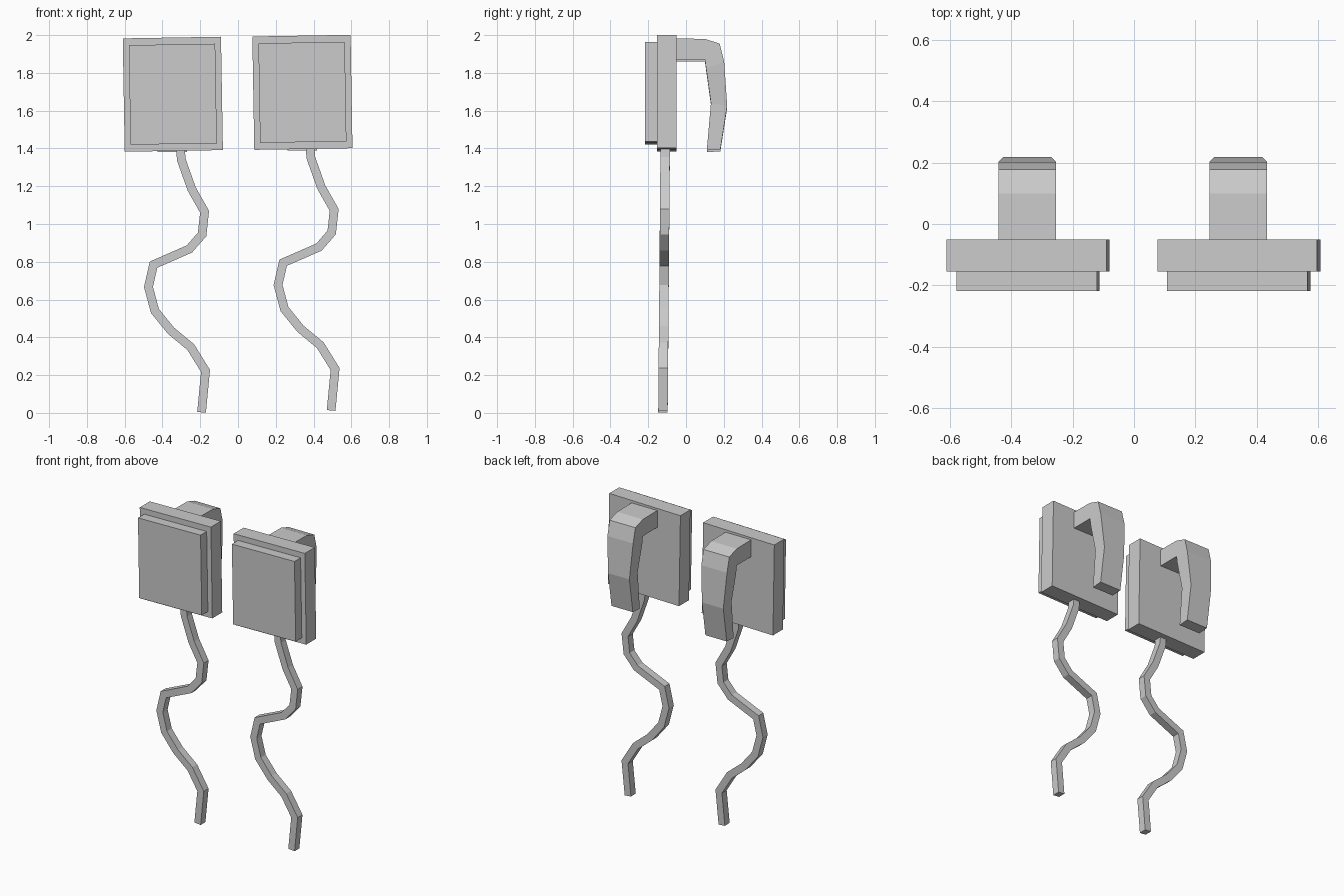
import bpy, bmesh
from mathutils import Vector, Matrix

if "Cube" in bpy.data.objects:
    bpy.data.objects.remove(bpy.data.objects["Cube"])

TILT = -0.017


def finish(name, bm, pivot=None):
    bmesh.ops.recalc_face_normals(bm, faces=bm.faces[:])
    if pivot:
        bmesh.ops.rotate(bm, verts=bm.verts[:], cent=pivot,
                         matrix=Matrix.Rotation(TILT, 3, 'Y'))
    me = bpy.data.meshes.new(name)
    bm.to_mesh(me)
    bm.free()
    ob = bpy.data.objects.new(name, me)
    bpy.context.collection.objects.link(ob)


def slab(name, centre, size):
    bm = bmesh.new()
    bmesh.ops.create_cube(bm, size=1)
    bmesh.ops.scale(bm, vec=size, verts=bm.verts[:])
    bmesh.ops.translate(bm, vec=centre, verts=bm.verts[:])
    finish(name, bm, centre)


def strip(name, rings, pivot=None):
    # closed tube of four-cornered rings
    bm = bmesh.new()
    vs = [[bm.verts.new(p) for p in r] for r in rings]
    for a, b in zip(vs, vs[1:]):
        for i in range(4):
            j = (i + 1) % 4
            bm.faces.new((a[i], a[j], b[j], b[i]))
    bm.faces.new(vs[0])
    bm.faces.new(vs[-1])
    finish(name, bm, pivot)


# clip sections: outer (y, z), inner (y, z), half width
CLIP = [((-0.055, 1.972), (-0.055, 1.86), 0.094),
        ((0.10, 1.97), (0.10, 1.86), 0.094),
        ((0.178, 1.945), (0.10, 1.86), 0.094),
        ((0.202, 1.85), (0.107, 1.81), 0.094),
        ((0.218, 1.615), (0.132, 1.63), 0.078),
        ((0.182, 1.385), (0.11, 1.38), 0.078)]

# wavy cable centre line (x, z)
CABLE = [(-0.306, 1.41), (-0.30, 1.34), (-0.245, 1.185), (-0.177, 1.065),
         (-0.19, 0.945), (-0.257, 0.868), (-0.355, 0.825), (-0.447, 0.785),
         (-0.474, 0.667), (-0.44, 0.54), (-0.355, 0.435), (-0.25, 0.348),
         (-0.172, 0.222), (-0.193, 0.003)]


def cable_rings(dx, dz):
    pts = [Vector(p) for p in CABLE]
    rings = []
    for i, p in enumerate(pts):
        d0 = (p - pts[max(i - 1, 0)]) if i else pts[1] - p
        d1 = (pts[i + 1] - p) if i < len(pts) - 1 else d0
        t = (d0.normalized() + d1.normalized()).normalized()
        n = Vector((-t.y, t.x)) * 0.023 / max(t.dot(d0.normalized()), 0.5)
        y = -0.122 + 0.0085 * p.y
        rings.append([(p.x + s * n.x + dx, y + o, p.y + s * n.y + dz)
                      for s, o in ((1, 0.025), (1, -0.025), (-1, -0.025), (-1, 0.025))])
    return rings


# two matching hangers side by side
for side, cx, dz in (("left", -0.345, 0), ("right", 0.341, 0.01)):
    z = 1.687 + dz
    slab("back_plate_" + side, Vector((cx, -0.102, z)), Vector((0.52, 0.104, 0.60)))
    slab("front_panel_" + side, Vector((cx, -0.184, z)), Vector((0.457, 0.068, 0.527)))
    rings = [[(cx - 0.002 - w, o[0], o[1] + dz), (cx - 0.002 + w, o[0], o[1] + dz),
              (cx - 0.002 + w, i[0], i[1] + dz), (cx - 0.002 - w, i[0], i[1] + dz)]
             for o, i, w in CLIP]
    strip("clip_" + side, rings)
    strip("cable_" + side, cable_rings(cx + 0.345, dz))
